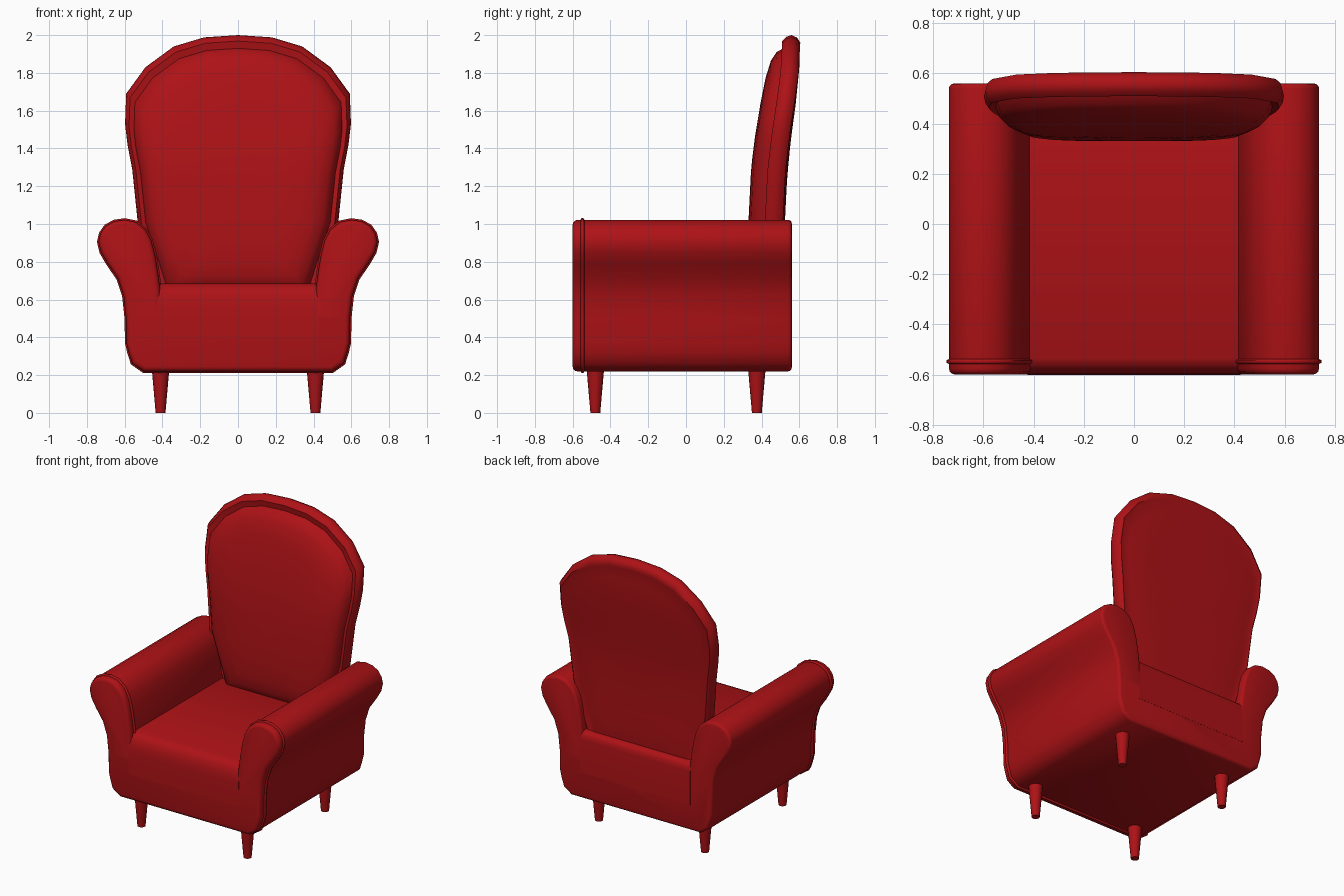
import bpy, bmesh, math

if "Cube" in bpy.data.objects:
    bpy.data.objects.remove(bpy.data.objects["Cube"])

red = bpy.data.materials.new("red_fabric")
red.diffuse_color = (0.42, 0.006, 0.008, 1)
red.use_nodes = True
red.node_tree.nodes["Principled BSDF"].inputs["Base Color"].default_value = red.diffuse_color


def finish(name, bm, angle=40):
    bmesh.ops.recalc_face_normals(bm, faces=bm.faces)
    me = bpy.data.meshes.new(name)
    bm.to_mesh(me)
    bm.free()
    ob = bpy.data.objects.new(name, me)
    bpy.context.collection.objects.link(ob)
    me.materials.append(red)
    bpy.ops.object.select_all(action='DESELECT')
    ob.select_set(True)
    bpy.context.view_layer.objects.active = ob
    bpy.ops.object.shade_smooth_by_angle(angle=math.radians(angle))
    return ob


def prism(points, vec):
    """Extrude a closed 3D outline; returns the bmesh and its two cap faces."""
    bm = bmesh.new()
    cap = bm.faces.new([bm.verts.new(p) for p in points])
    ext = bmesh.ops.extrude_face_region(bm, geom=[cap], use_keep_orig=True)
    new = [g for g in ext["geom"] if isinstance(g, bmesh.types.BMVert)]
    end = [g for g in ext["geom"] if isinstance(g, bmesh.types.BMFace)][0]
    bmesh.ops.translate(bm, verts=new, vec=vec)
    return bm, cap, end


def mirrored(half):
    """Mirror a half outline that runs along x > 0."""
    return half + [(-x, z) for x, z in reversed(half)]


# Body: base and scrolled arms in one front profile
arm = [(0.50, 0.22), (0.56, 0.262), (0.578, 0.32), (0.59, 0.37), (0.592, 0.50),
       (0.605, 0.62), (0.635, 0.71), (0.69, 0.79), (0.725, 0.85), (0.738, 0.905),
       (0.728, 0.95), (0.70, 0.99), (0.655, 1.014), (0.60, 1.022), (0.54, 1.01),
       (0.49, 0.97), (0.46, 0.915), (0.44, 0.84), (0.425, 0.75), (0.413, 0.66)]
body = mirrored(arm + [(0.41, 0.54)])
bm, front, back = prism([(x, -0.60, z) for x, z in body], (0, 1.16, 0))
for cap, off in ((front, 0.025), (back, 0.02)):
    bmesh.ops.bevel(bm, geom=list(cap.edges), offset=off, segments=3,
                    profile=0.5, affect='EDGES', clamp_overlap=True)
finish("body_and_arms", bm)

# Seat: side profile with a rounded front edge
seat = [(-0.601, 0.40), (-0.601, 0.55), (-0.597, 0.60), (-0.585, 0.645),
        (-0.565, 0.672), (-0.535, 0.686), (0.525, 0.686), (0.545, 0.678),
        (0.557, 0.66), (0.561, 0.63), (0.561, 0.40)]
bm, _, _ = prism([(-0.425, y, z) for y, z in seat], (0.85, 0, 0))
finish("seat", bm)

# Piping around the arm fronts and under the base
cu = bpy.data.curves.new("piping", 'CURVE')
cu.dimensions = '3D'
cu.bevel_depth = 0.01
cu.bevel_resolution = 1
path = mirrored(list(reversed(arm)))
sp = cu.splines.new('POLY')
sp.points.add(len(path) - 1)
for p, (x, z) in zip(sp.points, path):
    p.co = (x, -0.548, z, 1)
cu.materials.append(red)
bpy.context.collection.objects.link(bpy.data.objects.new("piping", cu))

# Backrest: scaled rings of the arched outline follow a leaning curve
LEAN = [(0.5, 0.425), (1.0, 0.425), (1.3, 0.44), (1.5, 0.465), (1.65, 0.488),
        (1.8, 0.508), (2.1, 0.525)]


def lean(z):
    for (z0, y0), (z1, y1) in zip(LEAN, LEAN[1:]):
        if z <= z1:
            return y0 + (y1 - y0) * (z - z0) / (z1 - z0)
    return LEAN[-1][1]


half = [(0.20, 0.60), (0.40, 0.60), (0.45, 0.76), (0.53, 1.0), (0.56, 1.29),
        (0.585, 1.42), (0.598, 1.53), (0.592, 1.69), (0.49, 1.83), (0.34, 1.94),
        (0.18, 1.988)]
outline = half + [(0, 2.0)] + [(-x, z) for x, z in reversed(half)]
CZ = 1.1
rings = [(0.2, -0.095), (0.4, -0.095), (0.6, -0.092), (0.75, -0.083),
         (0.85, -0.062), (0.90, -0.035), (0.922, 0.0), (0.965, -0.008),
         (0.99, 0.012), (1.0, 0.04), (0.985, 0.07), (0.955, 0.088),
         (0.93, 0.084), (0.85, 0.09), (0.6, 0.095), (0.4, 0.097), (0.2, 0.098)]
bm = bmesh.new()
loops = []
for s, off in rings:
    loop = []
    for x, z in outline:
        zz = CZ + (z - CZ) * s
        loop.append(bm.verts.new((x * s, lean(zz) + off, zz)))
    loops.append(loop)
n = len(outline)
for a, b in zip(loops, loops[1:]):
    for i in range(n):
        j = (i + 1) % n
        bm.faces.new((a[i], a[j], b[j], b[i]))
for loop, off in ((loops[0], -0.095), (loops[-1], 0.098)):
    c = bm.verts.new((0, lean(CZ) + off, CZ))
    for i in range(n):
        bm.faces.new((loop[i], loop[(i + 1) % n], c))
finish("backrest", bm, 45)

# Four tapered legs
for label, y in (("front", -0.48), ("rear", 0.375)):
    for side, x in (("left", -0.41), ("right", 0.41)):
        bm = bmesh.new()
        bmesh.ops.create_cone(bm, cap_ends=True, segments=16, radius1=0.026,
                              radius2=0.047, depth=0.24)
        bmesh.ops.translate(bm, verts=bm.verts, vec=(x, y, 0.12))
        finish(f"{label}_leg_{side}", bm)
